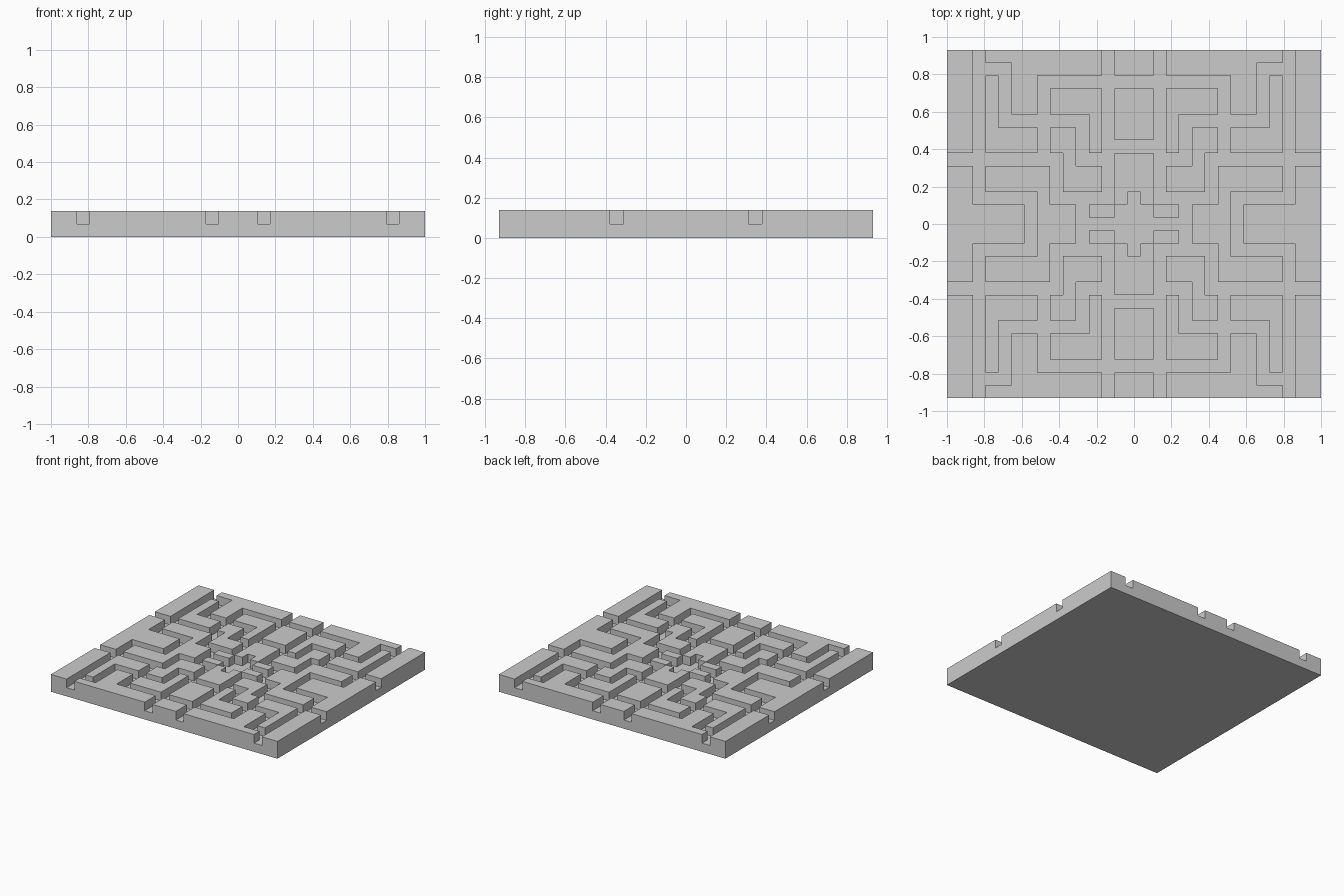
import bpy, bmesh

if "Cube" in bpy.data.objects:
    bpy.data.objects.remove(bpy.data.objects["Cube"])

NX, NY = 29, 27          # board size in cells
S = 2 / NX               # cell size; floor is one cell high, walls two

# raised wall blocks in one quadrant: (col start, col end, row start, row end)
blocks = [
    (0, 2, 0, 8),                                  # corner border
    (0, 2, 9, 18), (2, 6, 12, 15),                 # side border with tab
    (3, 12, 0, 1), (5, 12, 1, 2), (5, 7, 2, 5),    # edge wall with hook
    (3, 4, 2, 6), (3, 7, 6, 8),                    # corner L
    (8, 12, 3, 5), (11, 12, 5, 8),                 # upper hook
    (8, 10, 6, 8), (9, 10, 8, 9), (9, 12, 9, 11),  # stepped block
    (3, 8, 9, 11), (7, 8, 11, 12), (7, 10, 12, 15),  # side bracket
    (13, 16, 0, 2), (13, 16, 3, 7),                # middle blocks
    (13, 16, 8, 11), (13, 14, 11, 12), (11, 13, 12, 13),  # centre chamber
]
raised = set()
for c0, c1, r0, r1 in blocks:
    for c in range(c0, c1):
        for r in range(r0, r1):
            raised |= {(a, b) for a in (c, NX - 1 - c) for b in (r, NY - 1 - r)}


def height(c, r):
    if not (0 <= c < NX and 0 <= r < NY):
        return 0
    return 2 if (c, r) in raised else 1


bm = bmesh.new()


def quad(*pts):
    bm.faces.new([bm.verts.new(((x - NX / 2) * S, (y - NY / 2) * S, z * S))
                  for x, y, z in pts])


# cell tops, undersides and the steps between cells
for c in range(NX):
    for r in range(NY):
        h = height(c, r)
        corners = [(c, r), (c + 1, r), (c + 1, r + 1), (c, r + 1)]
        quad(*[(x, y, h) for x, y in corners])
        quad(*[(x, y, 0) for x, y in reversed(corners)])
        for i, (dc, dr) in enumerate([(0, -1), (1, 0), (0, 1), (-1, 0)]):
            a, b = corners[i], corners[(i + 1) % 4]
            for z in range(height(c + dc, r + dr), h):
                quad((*a, z), (*b, z), (*b, z + 1), (*a, z + 1))

bmesh.ops.remove_doubles(bm, verts=bm.verts, dist=1e-4)
bmesh.ops.dissolve_limit(bm, angle_limit=0.01, verts=bm.verts, edges=bm.edges)
bmesh.ops.triangulate(bm, faces=[f for f in bm.faces if len(f.verts) > 4])

me = bpy.data.meshes.new("maze_board")
bm.to_mesh(me)
bm.free()
bpy.context.collection.objects.link(bpy.data.objects.new("maze_board", me))
